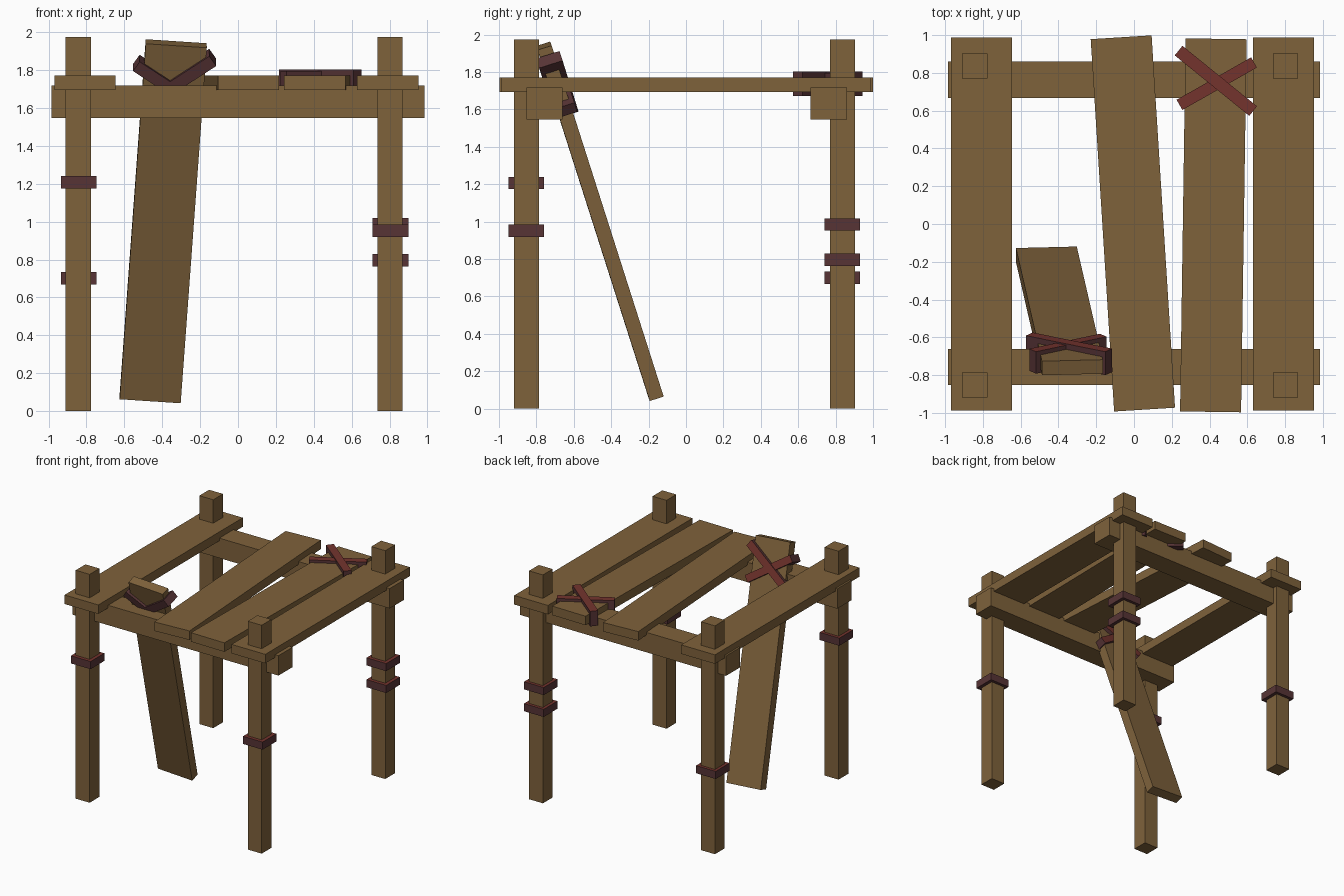
import bpy
from math import radians
from mathutils import Matrix, Vector

if "Cube" in bpy.data.objects:
    bpy.data.objects.remove(bpy.data.objects["Cube"])


def material(name, rgb):
    m = bpy.data.materials.new(name)
    m.diffuse_color = (*rgb, 1.0)
    m.use_nodes = True
    m.node_tree.nodes["Principled BSDF"].inputs["Base Color"].default_value = m.diffuse_color
    return m


WOOD = material("brown wood", (0.212, 0.122, 0.044))
RED = material("red strap face", (0.175, 0.034, 0.027))
DARK = material("dark strap edge", (0.095, 0.034, 0.036))


def box(name, size, matrix, strap=False):
    """Box of the given size; straps get a red upper face and dark sides."""
    bpy.ops.mesh.primitive_cube_add(size=1)
    ob = bpy.context.object
    ob.name = name
    ob.data.transform(Matrix.Diagonal((*size, 1)))
    if strap:
        ob.data.materials.append(DARK)
        ob.data.materials.append(RED)
        for p in ob.data.polygons:
            p.material_index = int(p.normal.z > 0.5)
    else:
        ob.data.materials.append(WOOD)
    ob.matrix_world = matrix
    return ob


def at(x, y, z, turn=0.0):
    return Matrix.Translation((x, y, z)) @ Matrix.Rotation(radians(turn), 4, 'Z')


PLANK = (0.323, 1.975, 0.078)


def strapped_plank(name, matrix):
    """Plank with two crossed straps nailed round one end."""
    box(name, PLANK, matrix)
    box(name + "_long_strap", (0.508, 0.065, 0.13),
        matrix @ at(0.002, 0.765, 0.005, -38.2), True)
    box(name + "_short_strap", (0.454, 0.062, 0.122),
        matrix @ at(0.007, 0.75, 0.001, 30.5), True)


# Corner posts with wrapped bands: x, y, heights of bands
posts = {
    "front_left": (-0.843, -0.852, (1.207,)),
    "front_right": (0.803, -0.852, (0.951,)),
    "back_left": (-0.843, 0.837, (0.70,)),
    "back_right": (0.803, 0.837, (0.985, 0.796)),
}
for name, (x, y, bands) in posts.items():
    box(name + "_post", (0.133, 0.133, 1.975), at(x, y, 0.9875))
    for i, z in enumerate(bands):
        box(f"{name}_band_{i + 1}", (0.188, 0.188, 0.066),
            at(x + 0.002, y - 0.002, z), True)

# Cross beams
for name, y in (("front_beam", -0.757), ("back_beam", 0.763)):
    box(name, (1.97, 0.193, 0.172), at(0, y, 1.632))

# Deck planks
box("left_plank", PLANK, at(-0.807, 0, 1.733))
box("right_plank", PLANK, at(0.791, 0, 1.733))
box("crooked_plank", PLANK, at(-0.006, 0.003, 1.733, 3.6))
strapped_plank("mended_plank", at(0.42, -0.007, 1.733, -0.85))

# Fallen plank leaning through the gap, strapped face towards the back
along = Vector((0.138, -0.6, 1.88)).normalized()
side = Vector((-0.322, -0.008, 0.021))
side = (side - along * side.dot(along)).normalized()
frame = Matrix((side, along, side.cross(along))).transposed().to_4x4()
strapped_plank("fallen_plank", Matrix.Translation((-0.395, -0.46, 1.002)) @ frame)
